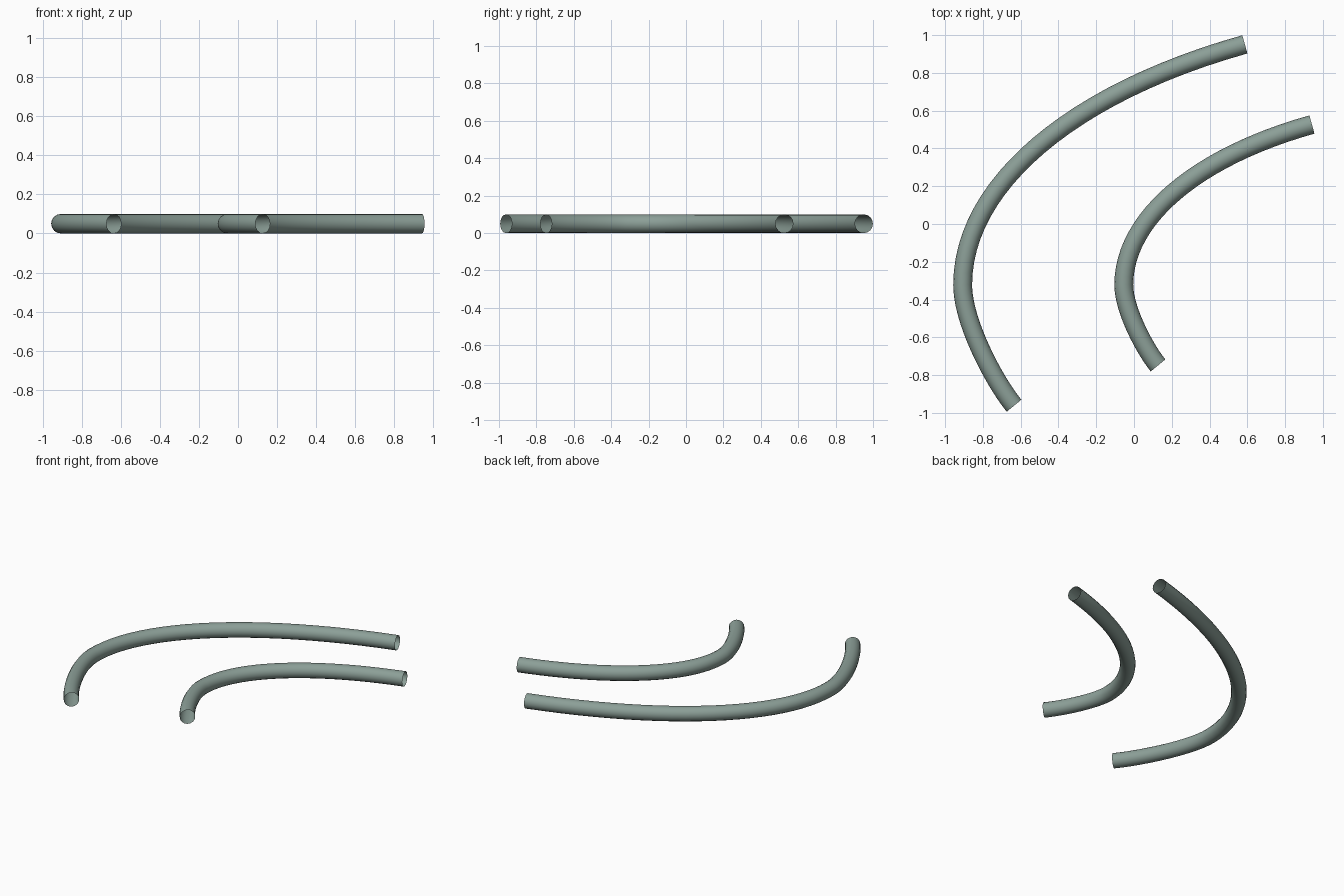
import bpy

if "Cube" in bpy.data.objects:
    bpy.data.objects.remove(bpy.data.objects["Cube"])

RADIUS = 0.05

sage = bpy.data.materials.new("sage_grey")
sage.diffuse_color = (0.26, 0.345, 0.31, 1)
sage.use_nodes = True
sage.node_tree.nodes["Principled BSDF"].inputs["Base Color"].default_value = sage.diffuse_color


def curved_tube(name, apex, scale):
    """Open tube along a swept arc; apex is its leftmost centre point."""
    # Points relative to the apex: (handle in, point, handle out)
    knots = [((0.272, -0.64), (0.272, -0.64), (0.171, -0.517)),
             ((0, -0.2), (0, 0), (0, 0.527)),
             ((0.575, 1.016), (1.494, 1.273), (1.494, 1.273))]

    def place(p):
        return (apex[0] + p[0] * scale, apex[1] + p[1] * scale, RADIUS)

    path = bpy.data.curves.new(name, 'CURVE')
    path.dimensions = '3D'
    path.resolution_u = 24
    path.bevel_depth = RADIUS
    path.bevel_resolution = 6
    path.use_fill_caps = False
    spline = path.splines.new('BEZIER')
    spline.bezier_points.add(len(knots) - 1)
    for bp, (left, co, right) in zip(spline.bezier_points, knots):
        bp.handle_left_type = bp.handle_right_type = 'FREE'
        bp.co, bp.handle_left, bp.handle_right = place(co), place(left), place(right)
    # Straight extension handles keep the open ends square to the path
    first, last = spline.bezier_points[0], spline.bezier_points[-1]
    first.handle_left = first.co * 2 - first.handle_right
    last.handle_right = last.co * 2 - last.handle_left

    tube = bpy.data.objects.new(name, path)
    bpy.context.collection.objects.link(tube)
    path.materials.append(sage)
    bpy.ops.object.select_all(action='DESELECT')
    tube.select_set(True)
    bpy.context.view_layer.objects.active = tube
    bpy.ops.object.convert(target='MESH')
    bpy.ops.object.shade_smooth_by_angle()


# Large outer arc and a two-thirds size inner arc
curved_tube("outer_tube", (-0.907, -0.322), 1.0)
curved_tube("inner_tube", (-0.054, -0.322), 2 / 3)
